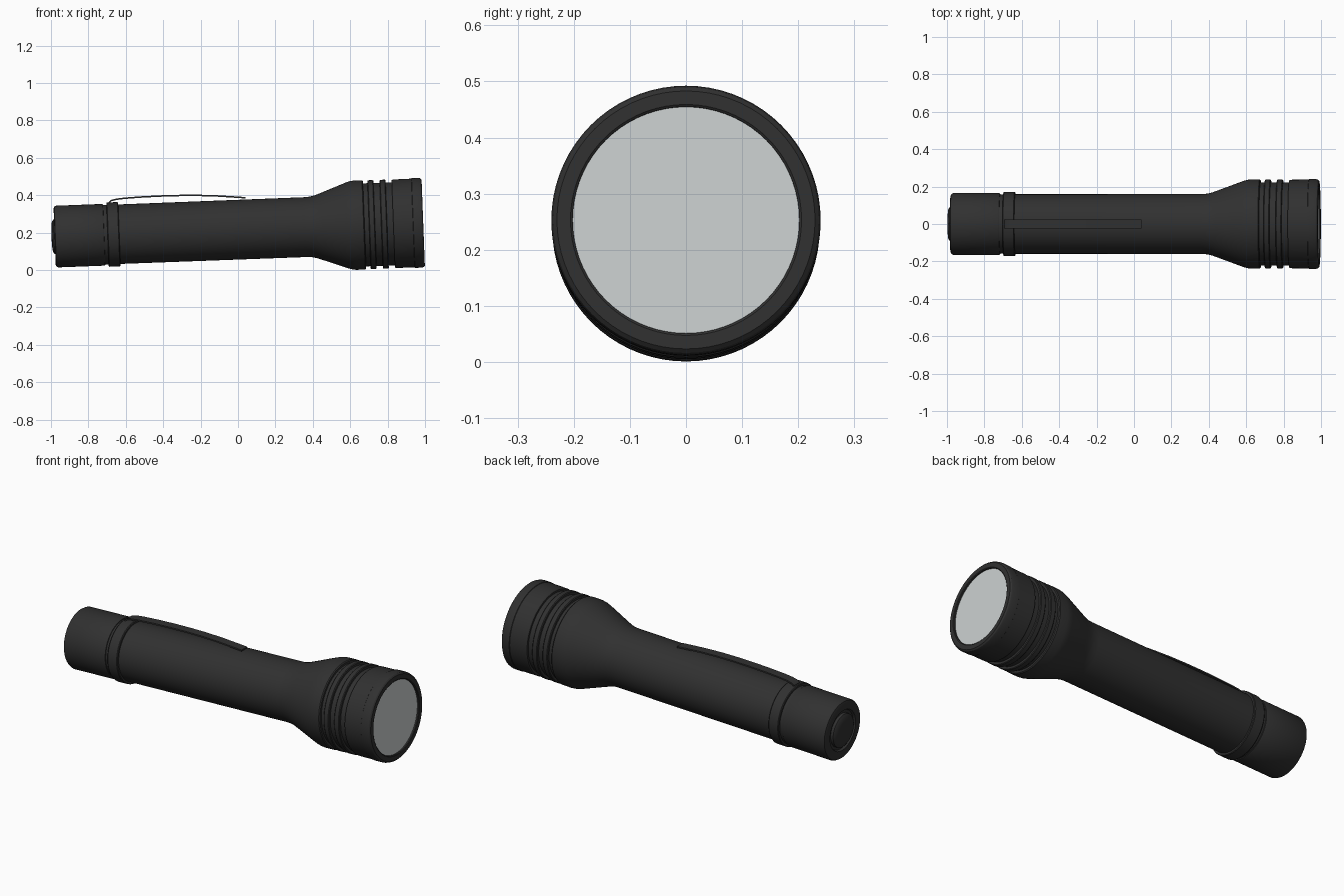
import bpy, bmesh, math
from mathutils import Matrix

if "Cube" in bpy.data.objects:
    bpy.data.objects.remove(bpy.data.objects["Cube"])

SEG = 72
SLOPE = math.atan(0.038)
# The torch lies on the floor, tail end slightly lower than the head
PLACE = Matrix.Translation((0, 0, 0.2156)) @ Matrix.Rotation(-SLOPE, 4, 'Y')


def material(name, rgb):
    m = bpy.data.materials.new(name)
    m.diffuse_color = (*rgb, 1)
    m.use_nodes = True
    m.node_tree.nodes["Principled BSDF"].inputs["Base Color"].default_value = m.diffuse_color
    return m


black = material("matte_black", (0.03, 0.03, 0.03))
glass = material("lens_grey", (0.60, 0.635, 0.635))


def finish(name, bm, mat, angle=30):
    bm.transform(PLACE)
    me = bpy.data.meshes.new(name)
    bm.to_mesh(me)
    bm.free()
    me.materials.append(mat)
    for p in me.polygons:
        p.use_smooth = True
    me.set_sharp_from_angle(angle=math.radians(angle))
    ob = bpy.data.objects.new(name, me)
    bpy.context.collection.objects.link(ob)
    return ob


def lathe(name, profile, mat):
    """Spin (position along axis, radius) points around the x axis."""
    bm = bmesh.new()
    rings = []
    for s, r in profile:
        if r == 0:
            rings.append([bm.verts.new((s, 0, 0))] * SEG)
        else:
            rings.append([bm.verts.new((s, r * math.cos(2 * math.pi * j / SEG),
                                        r * math.sin(2 * math.pi * j / SEG)))
                          for j in range(SEG)])
    for a, b in zip(rings, rings[1:]):
        for j in range(SEG):
            k = (j + 1) % SEG
            quad = [a[j], a[k], b[k], b[j]]
            bm.faces.new(list(dict.fromkeys(quad)))
    return finish(name, bm, mat)


# Tail push button, slightly domed
lathe("tail_button", [(-0.998, 0), (-0.997, 0.05), (-0.993, 0.08),
                      (-0.985, 0.092), (-0.965, 0.094)], black)

# Tail cap with rounded rim and a recess round the button
lathe("tail_cap", [(-0.970, 0.09), (-0.970, 0.108), (-0.981, 0.114),
                   (-0.981, 0.150), (-0.977, 0.160), (-0.968, 0.165),
                   (-0.722, 0.165), (-0.717, 0.163), (-0.715, 0.155)], black)

# Straight barrel flaring smoothly into the head
lathe("barrel", [(-0.72, 0.159), (0.36, 0.160), (0.39, 0.162), (0.42, 0.169),
                 (0.45, 0.180), (0.585, 0.230), (0.605, 0.236),
                 (0.625, 0.2385), (0.66, 0.2385)], black)

# Head: cooling ribs, then the bezel with its stepped lip
head = [(0.66, 0.2385), (0.672, 0.2385), (0.677, 0.234), (0.677, 0.222)]
for x in (0.701, 0.766):
    head += [(x, 0.222), (x, 0.234), (x + 0.004, 0.2375), (x + 0.028, 0.2375),
             (x + 0.032, 0.234), (x + 0.032, 0.222)]
head += [(0.831, 0.222), (0.831, 0.233), (0.836, 0.2365), (0.936, 0.2375),
         (0.938, 0.240), (0.975, 0.240), (0.985, 0.237), (0.991, 0.230),
         (0.991, 0.206), (0.988, 0.202), (0.977, 0.202)]
lathe("head", head, black)

# Flat lens just inside the bezel
lathe("lens", [(0.980, 0.203), (0.980, 0)], glass)

# Band holding the pocket clip
lathe("clip_band", [(-0.698, 0.157), (-0.698, 0.169), (-0.694, 0.172),
                    (-0.639, 0.172), (-0.635, 0.169), (-0.635, 0.157)], black)

# Bowed pocket clip: thin strip, centreline as (position, height)
path = [(-0.684, 0.160), (-0.683, 0.172), (-0.672, 0.181), (-0.645, 0.187),
        (-0.60, 0.191), (-0.50, 0.1945), (-0.40, 0.1955), (-0.30, 0.1945),
        (-0.20, 0.191), (-0.10, 0.184), (0.0, 0.174), (0.046, 0.169)]
HALF_W, HALF_T = 0.025, 0.004
bm = bmesh.new()
sections = []
for i, (s, h) in enumerate(path):
    p, n = path[max(i - 1, 0)], path[min(i + 1, len(path) - 1)]
    d = math.hypot(n[0] - p[0], n[1] - p[1])
    nx, nz = -(n[1] - p[1]) / d * HALF_T, (n[0] - p[0]) / d * HALF_T
    sections.append([bm.verts.new((s + k * nx, y, h + k * nz))
                     for y, k in ((-HALF_W, -1), (HALF_W, -1), (HALF_W, 1), (-HALF_W, 1))])
for a, b in zip(sections, sections[1:]):
    for j in range(4):
        k = (j + 1) % 4
        bm.faces.new((a[j], a[k], b[k], b[j]))
bm.faces.new(sections[0])
bm.faces.new(sections[-1])
bmesh.ops.recalc_face_normals(bm, faces=bm.faces)
finish("pocket_clip", bm, black, 40)
